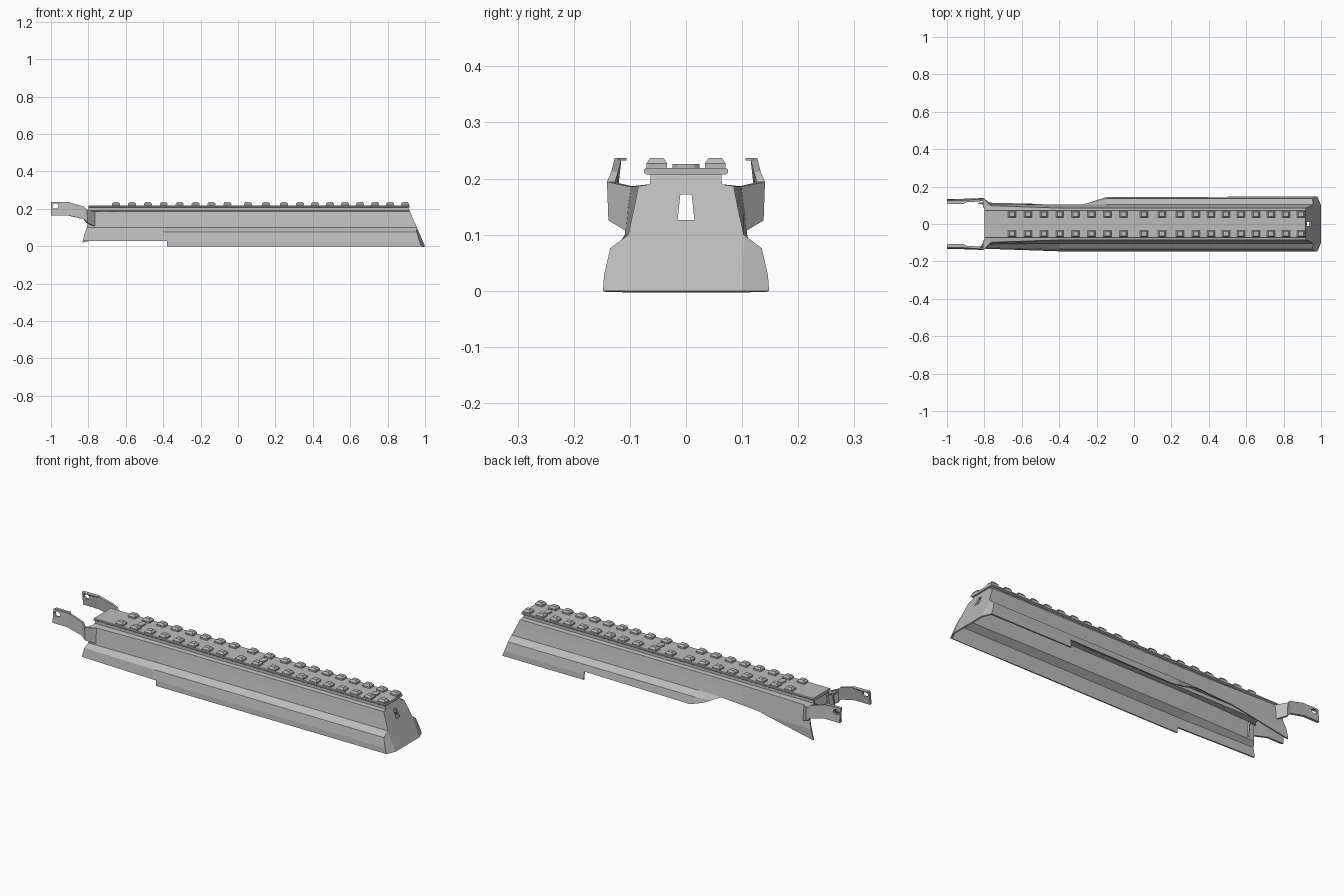
import bpy, bmesh, math
from mathutils import Matrix

if "Cube" in bpy.data.objects:
    bpy.data.objects.remove(bpy.data.objects["Cube"])

mat = bpy.data.materials.new("gunmetal grey")
mat.diffuse_color = (0.5, 0.5, 0.5, 1)
mat.use_nodes = True
mat.node_tree.nodes["Principled BSDF"].inputs["Base Color"].default_value = mat.diffuse_color


def make(name, bm):
    bmesh.ops.recalc_face_normals(bm, faces=bm.faces)
    me = bpy.data.meshes.new(name)
    bm.to_mesh(me)
    bm.free()
    me.materials.append(mat)
    ob = bpy.data.objects.new(name, me)
    bpy.context.collection.objects.link(ob)
    return ob


def prism(name, pts, axis, a, b):
    """Extrude a 2D outline along an axis (y: pts are xz, x: pts are yz, z: pts are xy)."""
    bm = bmesh.new()
    place = {'x': lambda p, t: (t, p[0], p[1]),
             'y': lambda p, t: (p[0], t, p[1]),
             'z': lambda p, t: (p[0], p[1], t)}[axis]
    lo = [bm.verts.new(place(p, a)) for p in pts]
    hi = [bm.verts.new(place(p, b)) for p in pts]
    bm.faces.new(lo)
    bm.faces.new(hi[::-1])
    for i in range(len(pts)):
        j = (i + 1) % len(pts)
        bm.faces.new((lo[i], lo[j], hi[j], hi[i]))
    return make(name, bm)


def thicken_and_cut(ob, thickness, offset, cutters):
    """Give a sheet thickness, cut it, and bake the result."""
    s = ob.modifiers.new("sheet", 'SOLIDIFY')
    s.thickness, s.offset, s.use_even_offset = thickness, offset, True
    for c in cutters:
        m = ob.modifiers.new("cut", 'BOOLEAN')
        m.operation, m.solver, m.object = 'DIFFERENCE', 'EXACT', c
        c.hide_render = True
    dg = bpy.context.evaluated_depsgraph_get()
    baked = bpy.data.meshes.new_from_object(ob.evaluated_get(dg))
    ob.modifiers.clear()
    ob.data = baked
    for c in cutters:
        bpy.data.objects.remove(c)


# --- cover shell: half section lofted along x, mirrored in y ---
HALF = [(0.148, 0), (0.146, 0.028), (0.135, 0.076), (0.103, 0.1),
        (0.092, 0.15), (0.085, 0.186), (0.064, 0.19), (0.063, 0.209)]
STATIONS = [-0.8, -0.4, -0.28, -0.15, 0.5, 1.0]


def point(i, x, side):
    y, z = HALF[i]
    if x == 1.0:                              # sloped nose with clipped corners
        x = 1 - 0.09 * z / 0.207 - (0.02, 0.018, 0.012, 0, 0, 0, 0, 0)[i]
    elif x == -0.8:                           # slanted, slightly flared rear edge
        x -= (0.03, 0.03, 0.018, 0.008, 0, 0, 0, 0)[i]
        y += (-0.015, -0.015, -0.01, 0.006, 0.012, 0.014, 0, 0)[i]
    if side > 0 and i < 3 and x <= -0.28:     # port side: wall drops straight
        y = 0.115 if x < -0.5 else 0.105
    return (x, side * y, z)


bm = bmesh.new()
n = len(HALF)
rings = []
for x in STATIONS:
    left = [bm.verts.new(point(i, x, -1)) for i in range(n)]
    right = [bm.verts.new(point(i, x, 1)) for i in reversed(range(n))]
    rings.append(left + right)
for r0, r1 in zip(rings, rings[1:]):
    for i in range(2 * n - 1):
        bm.faces.new((r0[i], r0[i + 1], r1[i + 1], r1[i]))
end = rings[-1]
fl, fr = bm.verts.new((1, -0.1, 0)), bm.verts.new((1, 0.1, 0))
bm.faces.new([fl] + end[3:-3] + [fr])
bm.faces.new(end[:4] + [fl])
bm.faces.new(end[-4:] + [fr])
shell = make("cover_shell", bm)

cutters = [
    prism("rear_step_cutter", [(-1, -0.1), (-0.38, -0.1), (-0.38, 0.028), (-1, 0.028)], 'y', -0.3, -0.03),
    prism("port_cutter", [(0.5, -0.1), (0.5, 0.042), (-0.12, 0.036), (-0.19, 0.055), (-0.28, 0.098),
                          (-0.5, 0.085), (-0.86, 0.015), (-0.86, -0.1)], 'y', 0.03, 0.3),
    prism("window_cutter", [(-0.015, 0.126), (0.015, 0.126), (0.01, 0.172), (-0.01, 0.172)], 'x', 0.85, 1.1),
]
thicken_and_cut(shell, 0.007, -1, cutters)

# --- rail plate with chamfered edges ---
prism("rail_plate", [(-0.07, 0.207), (0.07, 0.207), (0.075, 0.21), (0.075, 0.216), (0.071, 0.219),
                     (-0.071, 0.219), (-0.075, 0.216), (-0.075, 0.21)], 'x', -0.8, 0.918)

# --- rail teeth: two rows of tapered blocks ---
XS = [-0.652 + 0.085 * i for i in range(8)] + [0.053, 0.15, 0.246] + [0.332 + 0.0802 * i for i in range(8)]
bm = bmesh.new()
for x in XS:
    for s in (-1, 1):
        vs = bmesh.ops.create_cube(bm, size=1)['verts']
        for v in vs:
            t = 0.62 if v.co.z > 0 else 1
            v.co.x *= 0.042 * t
            v.co.y *= 0.037 * t
            v.co.z = 0.237 if v.co.z > 0 else 0.217
        fs = {f for v in vs for f in v.link_faces}
        sides = [e for e in {e for f in fs for e in f.edges}
                 if abs(e.verts[0].co.z - e.verts[1].co.z) < 1e-4 and e.verts[0].co.z < 0.22]
        bmesh.ops.translate(bm, verts=vs, vec=(x, s * 0.052, 0))
        # short upright foot below the taper
        bmesh.ops.subdivide_edges(bm, edges=[e for e in {e for f in fs for e in f.edges}
                                             if abs(e.verts[0].co.z - e.verts[1].co.z) > 0.01], cuts=1)
        for v in {v for f in bm.faces for v in f.verts if abs(v.co.z - 0.227) < 1e-4
                  and abs(v.co.x - x) < 0.03 and v.co.y * s > 0}:
            v.co.x = x + math.copysign(0.021, v.co.x - x)
            v.co.y = s * 0.052 + math.copysign(0.0185, v.co.y - s * 0.052)
make("rail_teeth", bm)

# --- oval screw heads along the centre line ---
for k, x in enumerate((-0.567, 0.15, 0.813)):
    oval = [(x + 0.017 * math.cos(a), 0.025 * math.sin(a))
            for a in (i * math.tau / 10 for i in range(10))]
    prism(f"rail_screw_{k + 1}", oval, 'z', 0.217, 0.226)

# --- rear mounting arms: bent plates with a pin hole and top tab ---
# columns of (x, y bottom, y top, z bottom, z top)
ARM = [(-0.765, 0.1, 0.09, 0.105, 0.184), (-0.808, 0.132, 0.134, 0.125, 0.194),
       (-0.825, 0.132, 0.127, 0.145, 0.212), (-0.91, 0.129, 0.121, 0.165, 0.236),
       (-1.0, 0.129, 0.121, 0.165, 0.236)]
for s, label in ((-1, "front"), (1, "back")):
    bm = bmesh.new()
    cols = [(bm.verts.new((x, s * y0, z0)), bm.verts.new((x, s * y1, z1))) for x, y0, y1, z0, z1 in ARM]
    for a, b in zip(cols, cols[1:]):
        bm.faces.new((a[0], a[1], b[1], b[0]))
    arm = make(f"{label}_arm", bm)
    hole = [(-0.976 + 0.018 * math.cos(a), 0.215 + 0.014 * math.sin(a))
            for a in (i * math.tau / 8 + math.pi / 8 for i in range(8))]
    thicken_and_cut(arm, 0.012, 0, [prism("pin_hole_cutter", hole, 'y', s * 0.08, s * 0.17)])
    prism(f"{label}_arm_tab", [(-0.995, s * 0.106), (-0.91, s * 0.106), (-0.9, s * 0.12), (-0.998, s * 0.12)],
          'z', 0.232, 0.237)
    # gusset joining the arm root to the shell
    prism(f"{label}_arm_gusset", [(-0.76, s * 0.086), (-0.808, s * 0.13), (-0.808, s * 0.088)],
          'z', 0.176, 0.186)
